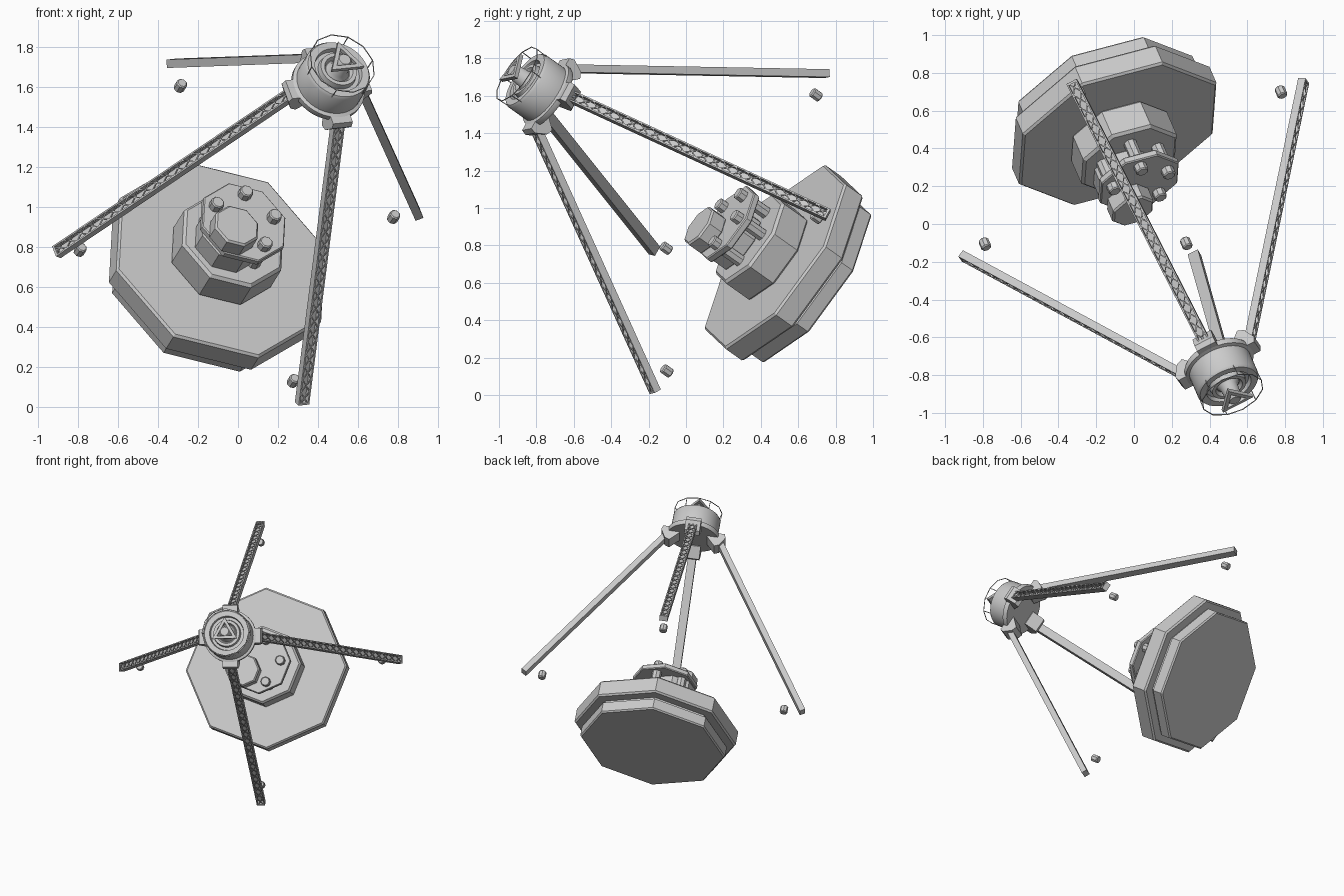
import bpy, bmesh, math
from mathutils import Vector, Matrix

if "Cube" in bpy.data.objects:
    bpy.data.objects.remove(bpy.data.objects["Cube"])

# Whole model shares one tilted axis W; U and V point along the four legs
U = Vector((0.886, 0.455, 0.093)).normalized()
W = U.cross(Vector((-0.328, 0.446, 0.833))).normalized()
V = W.cross(U)
E = Vector((-0.005, 0.295, 0.868))
FRAME = Matrix.Translation(E) @ Matrix((U, V, W)).transposed().to_4x4()


def finish(name, bm, smooth=False):
    bmesh.ops.recalc_face_normals(bm, faces=bm.faces)
    me = bpy.data.meshes.new(name)
    bm.to_mesh(me)
    bm.free()
    ob = bpy.data.objects.new(name, me)
    ob.matrix_world = FRAME
    bpy.context.collection.objects.link(ob)
    if smooth:
        bpy.ops.object.select_all(action='DESELECT')
        ob.select_set(True)
        bpy.context.view_layer.objects.active = ob
        bpy.ops.object.shade_smooth_by_angle(angle=math.radians(35))
    return ob


def lathe(bm, profile, n=8, at=(0, 0), phase=0.0):
    """Closed solid from (radius, height) points, capped at both ends."""
    rings = []
    for r, t in profile:
        rings.append([bm.verts.new((at[0] + r * math.cos(phase + 2 * math.pi * i / n),
                                    at[1] + r * math.sin(phase + 2 * math.pi * i / n), t))
                      for i in range(n)])
    for a, b in zip(rings, rings[1:]):
        for i in range(n):
            j = (i + 1) % n
            bm.faces.new((a[i], a[j], b[j], b[i]))
    bm.faces.new(rings[0])
    bm.faces.new(rings[-1])


def prism(bm, r, t0, t1, n=8, at=(0, 0), c=0.01):
    lathe(bm, [(r - c, t0), (r, t0 + c), (r, t1 - c), (r - c, t1)], n, at)


def beam(bm, p, q, side, w, h):
    """Box from p to q, w wide along side and h deep."""
    p, q = Vector(p), Vector(q)
    d = (q - p).normalized()
    s = Vector(side)
    s = (s - d * s.dot(d)).normalized()
    k = d.cross(s)
    m = Matrix((s * w, k * h, d * (q - p).length)).transposed().to_4x4()
    bmesh.ops.create_cube(bm, size=1, matrix=Matrix.Translation((p + q) / 2) @ m)


# Two-tier octagonal base
bm = bmesh.new()
prism(bm, 0.59, -0.362, -0.23, c=0.012)
finish("base_upper_tier", bm)
bm = bmesh.new()
lathe(bm, [(0.52, -0.47), (0.53, -0.46), (0.53, -0.385), (0.51, -0.375), (0.51, -0.35)])
finish("base_lower_tier", bm)

# Pedestal, offset block and rod plate
bm = bmesh.new()
prism(bm, 0.285, -0.235, -0.05, c=0.015)
finish("pedestal", bm)
bm = bmesh.new()
prism(bm, 0.17, -0.055, 0.075, at=(-0.06, -0.03))
finish("pedestal_block", bm)
bm = bmesh.new()
prism(bm, 0.235, 0.065, 0.105, c=0.006)
finish("rod_plate", bm)
bm = bmesh.new()
prism(bm, 0.122, 0.1, 0.2, at=(-0.1, -0.07))
finish("pedestal_head", bm)

# Rods through the plate
bm = bmesh.new()
for i in (-1, 0, 1, 2):
    a = math.radians(70 * i)
    prism(bm, 0.035, -0.06, 0.15, at=(0.163 * math.cos(a), 0.163 * math.sin(a)), c=0.006)
finish("plate_rods", bm)

# Small floating pucks inside the leg tips
for i, (x, y) in enumerate(((1, 0), (0, 1), (-1, 0), (0, -1))):
    bm = bmesh.new()
    prism(bm, 0.028, -0.03, 0.027, at=(0.885 * x, 0.885 * y), c=0.006)
    finish(f"puck_{i + 1}", bm)

# Four channel legs with cross-braced open face, and their brackets
P, Q, SIDE = Vector((0.19, 0, 1.32)), Vector((1.02, 0, 0)), Vector((0, 1, 0))
D = (Q - P).normalized()
N = SIDE.cross(D)
N = N if N.x > 0 else -N
for k in range(4):
    rot = Matrix.Rotation(k * math.pi / 2, 4, 'Z')
    bm = bmesh.new()
    beam(bm, P - N * 0.016, Q - N * 0.016, SIDE, 0.06, 0.01)
    for s in (-0.026, 0.026):
        beam(bm, P + SIDE * s, Q + SIDE * s, SIDE, 0.008, 0.042)
    for end, sgn in ((P, 1), (Q, -1)):
        beam(bm, end, end + D * 0.012 * sgn, SIDE, 0.06, 0.042)
    count = 22
    for i in range(count):
        a = P.lerp(Q, i / count) + N * 0.017
        b = P.lerp(Q, (i + 1) / count) + N * 0.017
        for s in (-0.024, 0.024):
            beam(bm, a + SIDE * s, b - SIDE * s, N, 0.005, 0.006)
    bm.transform(rot)
    finish(f"leg_{k + 1}", bm)

    # wedge bracket under the hub
    bm = bmesh.new()
    section = [(0.10, 1.36), (0.225, 1.36), (0.235, 1.33), (0.20, 1.265), (0.165, 1.25), (0.10, 1.32)]
    sides = [[bm.verts.new((x, y, z)) for x, z in section] for y in (-0.055, 0.055)]
    for f in sides:
        bm.faces.new(f)
    for i in range(len(section)):
        j = (i + 1) % len(section)
        bm.faces.new((sides[0][i], sides[0][j], sides[1][j], sides[1][i]))
    bm.transform(rot)
    finish(f"leg_bracket_{k + 1}", bm)

# Round hub with stepped rings on its outer face
bm = bmesh.new()
lathe(bm, [(0.15, 1.325), (0.185, 1.325), (0.19, 1.335), (0.19, 1.36), (0.172, 1.366),
           (0.172, 1.49), (0.162, 1.505), (0.125, 1.505), (0.12, 1.48), (0.10, 1.48),
           (0.095, 1.51), (0.075, 1.51), (0.065, 1.49)], 40)
finish("hub_drum", bm, True)
bm = bmesh.new()
lathe(bm, [(0.065, 1.485), (0.048, 1.51), (0.042, 1.585), (0.03, 1.60)], 24)
finish("hub_horn", bm, True)

# Triangular frame at the tip
bm = bmesh.new()
rings = []
for r, t in ((0.105, 1.578), (0.105, 1.6), (0.065, 1.6), (0.065, 1.578)):
    rings.append([bm.verts.new((r * math.cos(a), r * math.sin(a), t))
                  for a in (math.pi / 2 + i * 2 * math.pi / 3 for i in range(3))])
for a, b in zip(rings, rings[1:] + rings[:1]):
    for i in range(3):
        j = (i + 1) % 3
        bm.faces.new((a[i], a[j], b[j], b[i]))
finish("tip_triangle", bm)

# Thin wire guard around the outer face of the hub
bm = bmesh.new()
pts = [(math.cos(i * math.pi / 6), math.sin(i * math.pi / 6)) for i in range(12)]
for i, (x, y) in enumerate(pts):
    x2, y2 = pts[(i + 1) % 12]
    beam(bm, (0.172 * x, 0.172 * y, 1.56), (0.172 * x2, 0.172 * y2, 1.56), (0, 0, 1), 0.004, 0.004)
    if i % 2 == 0:
        beam(bm, (0.168 * x, 0.168 * y, 1.47), (0.172 * x, 0.172 * y, 1.56), (-y, x, 0), 0.004, 0.004)
finish("wire_guard", bm)
